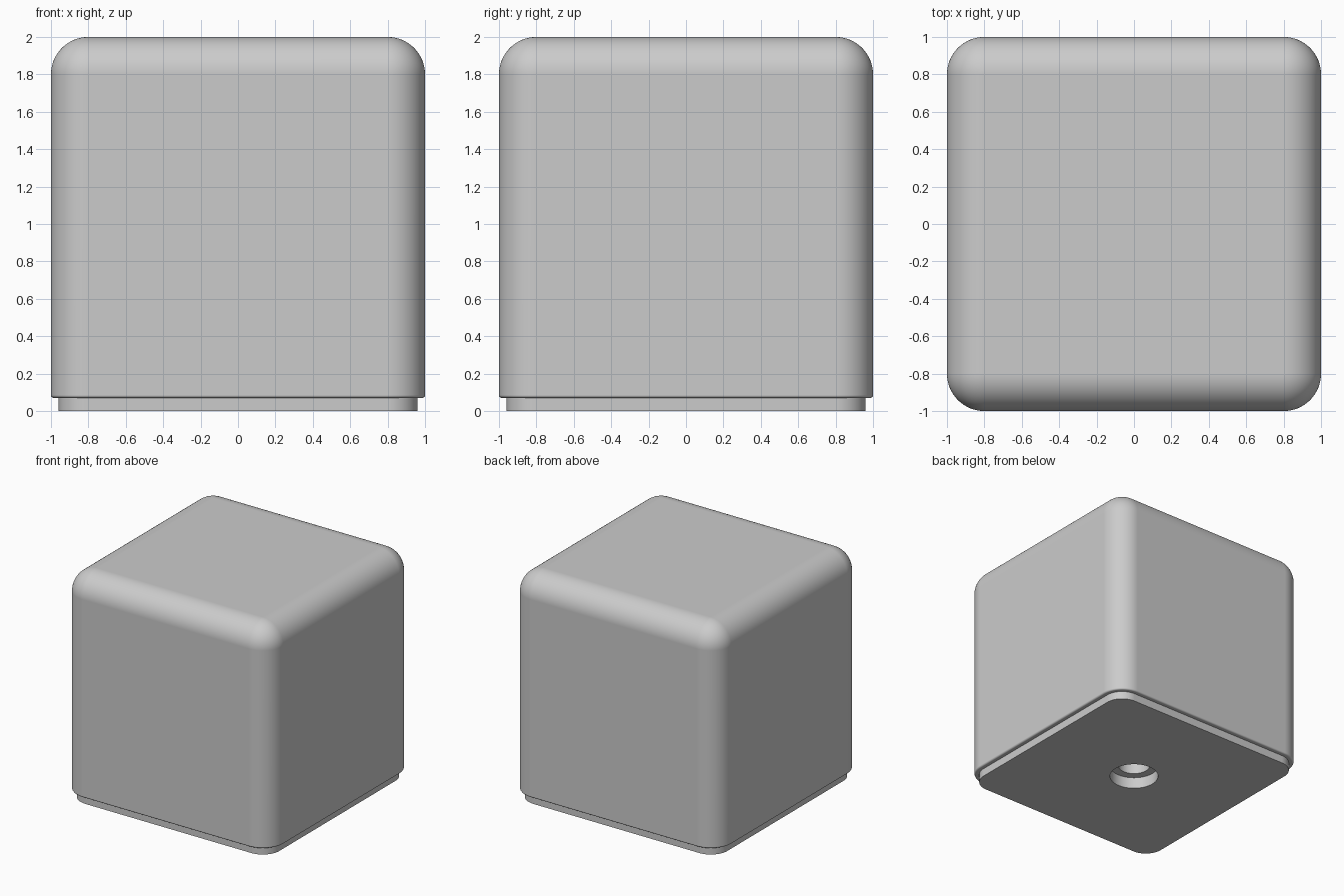
import bpy, bmesh
from math import sin, cos, pi, radians

if "Cube" in bpy.data.objects:
    bpy.data.objects.remove(bpy.data.objects["Cube"])

SEG = 16  # segments per rounded corner


def ring(bm, half, radius, z):
    """Counter-clockwise rounded square (a circle when radius == half)."""
    c = half - radius
    verts = []
    for q, (sx, sy) in enumerate([(1, 1), (-1, 1), (-1, -1), (1, -1)]):
        for i in range(SEG + 1):
            a = (q + i / SEG) * pi / 2
            verts.append(bm.verts.new((sx * c + radius * cos(a), sy * c + radius * sin(a), z)))
    return verts


def loft(name, sections, cap_start=False, cap_end=False):
    bm = bmesh.new()
    rings = [ring(bm, *s) for s in sections]
    for a, b in zip(rings, rings[1:]):
        n = len(a)
        for i in range(n):
            j = (i + 1) % n
            bm.faces.new((a[i], a[j], b[j], b[i]))
    if cap_start:
        bm.faces.new(rings[0][::-1])
    if cap_end:
        bm.faces.new(rings[-1])
    bmesh.ops.remove_doubles(bm, verts=bm.verts[:], dist=1e-5)
    mesh = bpy.data.meshes.new(name)
    bm.to_mesh(mesh)
    bm.free()
    obj = bpy.data.objects.new(name, mesh)
    bpy.context.collection.objects.link(obj)
    bpy.ops.object.select_all(action='DESELECT')
    obj.select_set(True)
    bpy.context.view_layer.objects.active = obj
    bpy.ops.object.shade_smooth_by_angle(angle=radians(35))
    wn = obj.modifiers.new("flat_face_normals", 'WEIGHTED_NORMAL')
    wn.keep_sharp = True
    return obj


# Main block: underside lip, small rounded lower edge, walls, large top fillet
R, r = 0.2, 0.015
body = [(0.955, 0.155, 0.07)]
for i in range(5):
    a = i / 4 * pi / 2
    h = 1 - r + r * sin(a)
    body.append((h, h - 0.8, 0.07 + r - r * cos(a)))
for i in range(SEG + 1):
    a = i / SEG * pi / 2
    k = R * cos(a) if i < SEG else 0
    body.append((0.8 + k, k, 1.8 + R * sin(a)))
loft("rounded_block", body, cap_end=True)

# Recessed base with a stepped round hole in its underside
base = [(0.13, 0.13, 0.3), (0.13, 0.13, 0.1), (0.2, 0.2, 0.1),
        (0.2, 0.2, 0), (0.96, 0.16, 0), (0.96, 0.16, 0.07)]
loft("base_plinth", base, cap_start=True)
